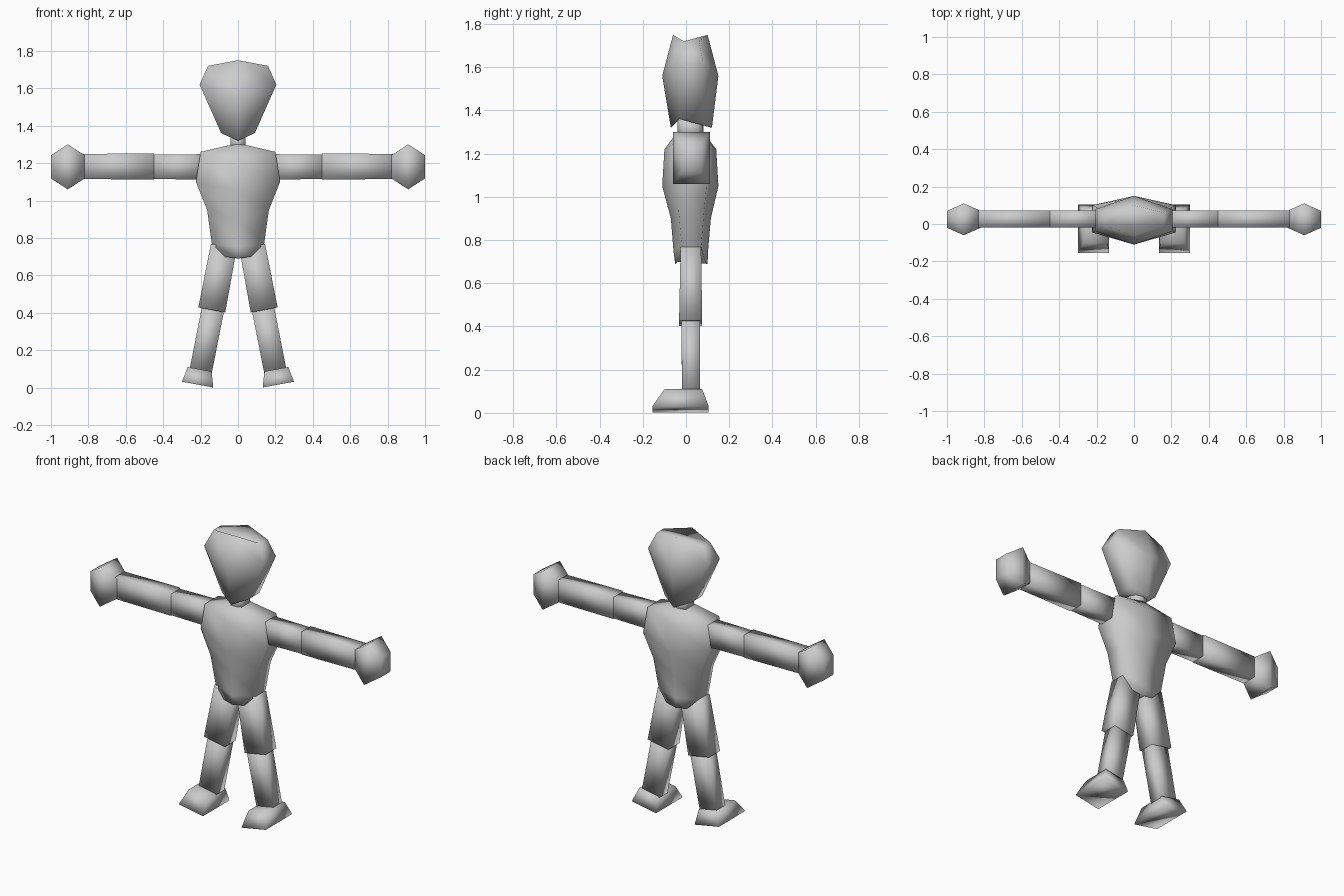
import bpy
import bmesh
from mathutils import Vector

if "Cube" in bpy.data.objects:
    bpy.data.objects.remove(bpy.data.objects["Cube"], do_unlink=True)

grey = bpy.data.materials.new("plain grey")
grey.use_nodes = True
grey.diffuse_color = (0.6, 0.6, 0.6, 1)
grey.node_tree.nodes["Principled BSDF"].inputs["Base Color"].default_value = (0.6, 0.6, 0.6, 1)


def loft(name, rings):
    """Skin a closed, smooth-shaded body through equal-sized rings of points."""
    bm = bmesh.new()
    loops = [[bm.verts.new(p) for p in ring] for ring in rings]
    n = len(loops[0])
    for a, b in zip(loops, loops[1:]):
        for i in range(n):
            j = (i + 1) % n
            bm.faces.new((a[i], a[j], b[j], b[i]))
    bm.faces.new(loops[0])
    bm.faces.new(loops[-1])
    bmesh.ops.recalc_face_normals(bm, faces=bm.faces)
    for face in bm.faces:
        face.smooth = True
    mesh = bpy.data.meshes.new(name)
    bm.to_mesh(mesh)
    bm.free()
    mesh.materials.append(grey)
    obj = bpy.data.objects.new(name, mesh)
    bpy.context.collection.objects.link(obj)


def six_sided(mid_z, front, back, side_z, half, side_front, side_back):
    """Ring with a ridge point at front and back and a narrow flank on each side."""
    return [(0, front, mid_z), (half, side_front, side_z), (half, side_back, side_z),
            (0, back, mid_z), (-half, side_back, side_z), (-half, side_front, side_z)]


def limb_ring(side, x, z, across, half, front, back):
    """Four-cornered ring; 'across' is the in-plane width direction."""
    d = Vector((across[0], 0, across[1])).normalized() * half
    pts = [(x - d.x, front, z - d.z), (x + d.x, front, z + d.z),
           (x + d.x, back, z + d.z), (x - d.x, back, z - d.z)]
    return [(side * px, py, pz) for px, py, pz in pts]


# Head, neck and torso
loft("head", [
    six_sided(1.75, -0.06, 0.10, 1.72, 0.16, -0.01, 0.06),
    six_sided(1.56, -0.11, 0.15, 1.62, 0.205, -0.04, 0.08),
    six_sided(1.32, -0.07, 0.12, 1.36, 0.09, -0.03, 0.08)])
loft("neck", [
    six_sided(1.36, -0.04, 0.08, 1.36, 0.04, -0.02, 0.06),
    six_sided(1.27, -0.04, 0.08, 1.27, 0.04, -0.02, 0.06)])
loft("torso", [
    six_sided(1.30, -0.04, 0.08, 1.295, 0.05, -0.03, 0.07),
    six_sided(1.22, -0.10, 0.14, 1.26, 0.20, -0.04, 0.09),
    six_sided(1.05, -0.11, 0.15, 1.10, 0.225, -0.045, 0.10),
    six_sided(0.90, -0.07, 0.115, 0.95, 0.165, -0.035, 0.085),
    six_sided(0.75, -0.058, 0.102, 0.77, 0.14, -0.02, 0.07),
    six_sided(0.69, -0.05, 0.10, 0.70, 0.07, -0.04, 0.09)])

# Arms, hands, legs and feet on both sides
upright = (0, 1)
tilt = (0.98, 0.18)
for side, word in ((1, "left"), (-1, "right")):
    loft(word + "_upper_arm", [
        limb_ring(side, 0.17, 1.18, upright, 0.068, -0.02, 0.073),
        limb_ring(side, 0.45, 1.18, upright, 0.065, -0.018, 0.071)])
    loft(word + "_forearm", [
        limb_ring(side, 0.45, 1.182, upright, 0.07, -0.02, 0.073),
        limb_ring(side, 0.84, 1.182, upright, 0.067, -0.02, 0.073)])
    loft(word + "_hand", [
        limb_ring(side, 0.82, 1.18, upright, 0.062, -0.02, 0.07),
        limb_ring(side, 0.91, 1.18, upright, 0.12, -0.06, 0.11),
        limb_ring(side, 1.0, 1.18, upright, 0.062, -0.02, 0.07)])
    loft(word + "_thigh", [
        limb_ring(side, 0.076, 0.755, tilt, 0.07, -0.025, 0.07),
        limb_ring(side, 0.14, 0.415, tilt, 0.073, -0.032, 0.075)])
    loft(word + "_shin", [
        limb_ring(side, 0.13, 0.44, tilt, 0.06, -0.022, 0.065),
        limb_ring(side, 0.2, 0.085, tilt, 0.06, -0.018, 0.065)])
    loft(word + "_foot", [
        limb_ring(side, 0.205, 0.098, tilt, 0.065, -0.10, 0.075),
        limb_ring(side, 0.216, 0.016, tilt, 0.085, -0.155, 0.105)])
